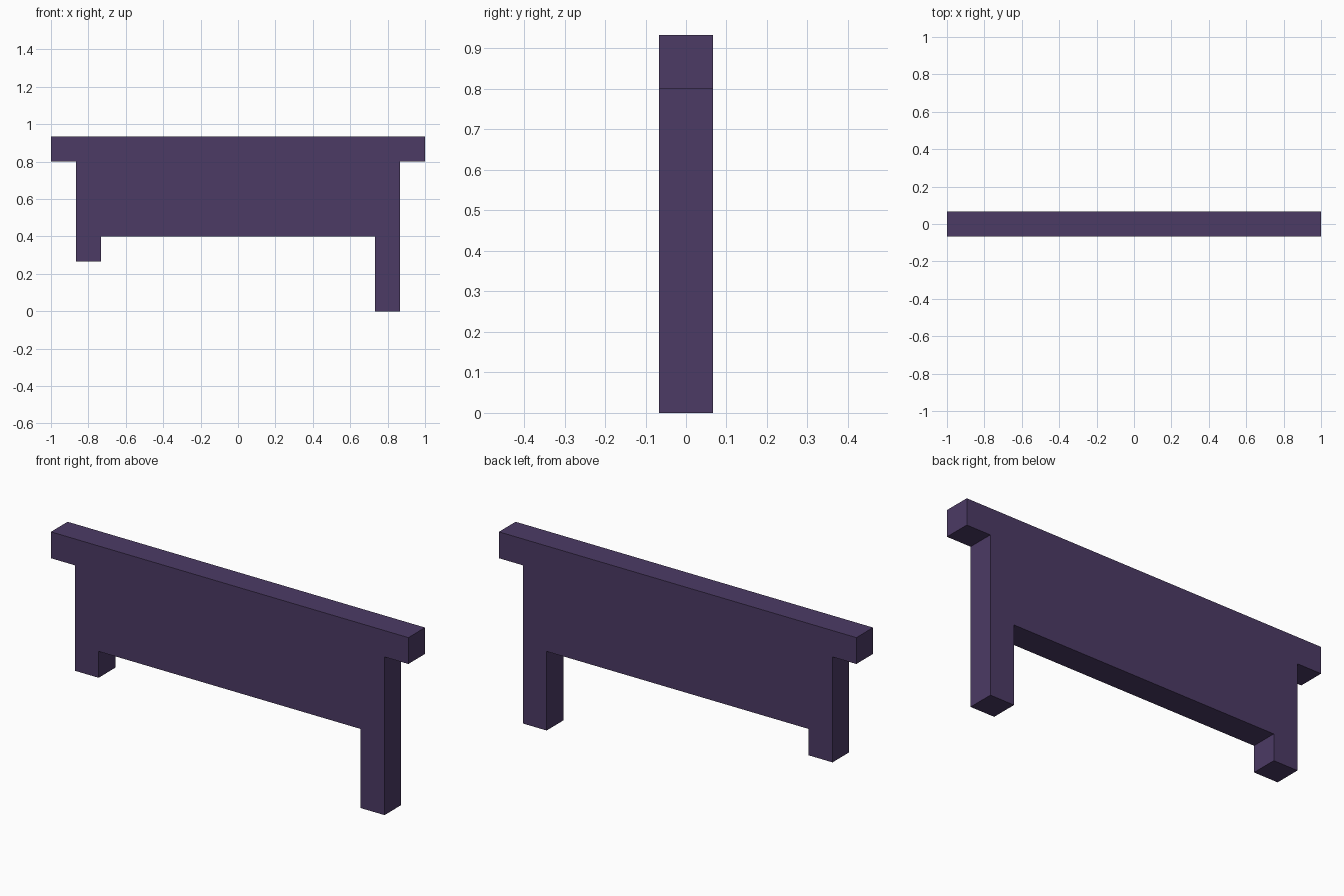
import bpy
import bmesh

if "Cube" in bpy.data.objects:
    bpy.data.objects.remove(bpy.data.objects["Cube"])

U = 2 / 15  # thickness of every beam

purple = bpy.data.materials.new("dark_purple")
purple.diffuse_color = (0.072, 0.043, 0.130, 1)
purple.use_nodes = True
purple.node_tree.nodes["Principled BSDF"].inputs["Base Color"].default_value = purple.diffuse_color

# Outline of the panel: wide top rail, body, short left leg, long right leg
outline = [
    (-1, 7 * U), (-1, 6 * U),
    (-1 + U, 6 * U), (-1 + U, 2 * U), (-1 + 2 * U, 2 * U), (-1 + 2 * U, 3 * U),
    (1 - 2 * U, 3 * U), (1 - 2 * U, 0), (1 - U, 0), (1 - U, 6 * U),
    (1, 6 * U), (1, 7 * U),
]

# Extrude the outline from front to back
bm = bmesh.new()
front = bm.faces.new([bm.verts.new((x, -U / 2, z)) for x, z in outline])
back = bmesh.ops.extrude_face_region(bm, geom=[front], use_keep_orig=True)["geom"]
bmesh.ops.translate(bm, vec=(0, U, 0),
                    verts=[g for g in back if isinstance(g, bmesh.types.BMVert)])
bmesh.ops.recalc_face_normals(bm, faces=bm.faces)

mesh = bpy.data.meshes.new("panel_with_legs")
bm.to_mesh(mesh)
bm.free()
mesh.materials.append(purple)
panel = bpy.data.objects.new("panel_with_legs", mesh)
bpy.context.collection.objects.link(panel)
